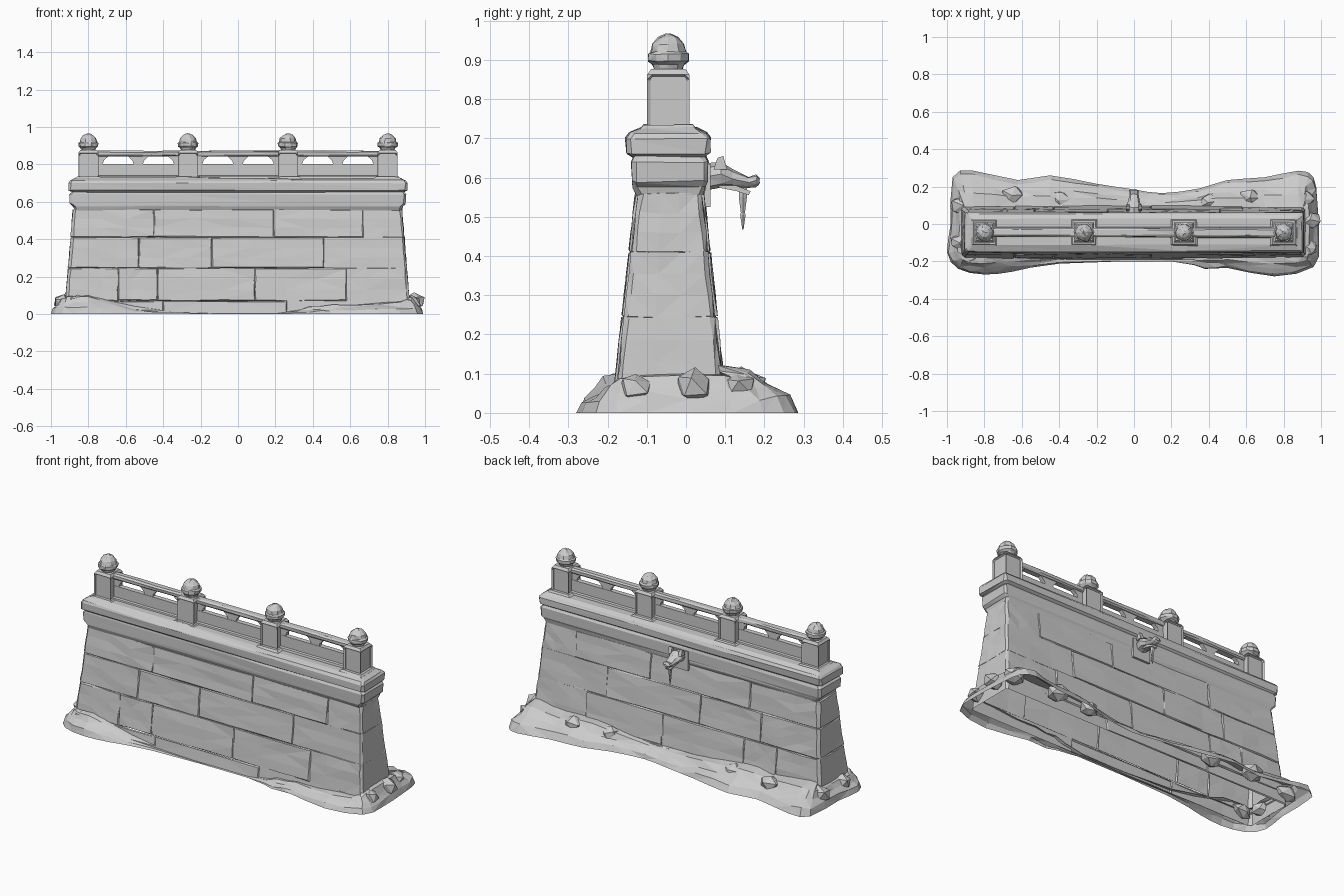
import bpy, bmesh, math, random
from mathutils import Vector, Matrix

random.seed(4)
if "Cube" in bpy.data.objects:
    bpy.data.objects.remove(bpy.data.objects["Cube"])

stone = bpy.data.materials.new("grey stone")
stone.use_nodes = True
COLOR = (0.6, 0.6, 0.6, 1)
stone.diffuse_color = COLOR
stone.node_tree.nodes["Principled BSDF"].inputs["Base Color"].default_value = COLOR
MID = -0.045  # centre line of the wall


def finish(name, bm, rough=0.0, cut=None):
    """Optionally split long edges, chisel the surface, and make the object."""
    if cut:
        long_edges = [e for e in bm.edges if e.calc_length() > cut]
        bmesh.ops.subdivide_edges(bm, edges=long_edges, cuts=2, use_grid_fill=True)
    if rough:
        for v in bm.verts:
            if v.co.z > 0.004:
                v.co += Vector([random.uniform(-rough, rough) for _ in range(3)])
        bmesh.ops.triangulate(bm, faces=[f for f in bm.faces if len(f.verts) > 3])
    mesh = bpy.data.meshes.new(name)
    bm.to_mesh(mesh)
    bm.free()
    mesh.materials.append(stone)
    obj = bpy.data.objects.new(name, mesh)
    bpy.context.collection.objects.link(obj)
    return obj


def loft(bm, rings, bottom=False, top=False):
    """Skin closed counter-clockwise rings from low to high."""
    loops = [[bm.verts.new(p) for p in ring] for ring in rings]
    faces = []
    for a, b in zip(loops, loops[1:]):
        n = len(a)
        faces += [bm.faces.new((a[i], a[(i + 1) % n], b[(i + 1) % n], b[i])) for i in range(n)]
    if bottom:
        bm.faces.new(loops[0][::-1])
    if top:
        bm.faces.new(loops[-1])
    return faces


def wall_ring(z, hx, f, b, joints=(), c=0.012):
    """Chamfered rectangle with extra points at the joints."""
    xs = [c - hx, *joints, hx - c]
    pts = [(x, f) for x in xs] + [(hx, f + c), (hx, b - c)]
    pts += [(x, b) for x in reversed(xs)] + [(-hx, b - c), (-hx, f + c)]
    return [(x, y, z) for x, y in pts]


def box_ring(x, y, z, hx, hy):
    return [(x + sx * hx, y + sy * hy, z) for sx, sy in ((-1, -1), (1, -1), (1, 1), (-1, 1))]


def extrude(bm, outline, depth, centre, along_x=False):
    """Prism of a profile: (x, z) pushed through y, or (y, z) through x."""
    rings = [[(s, a, b) if along_x else (a, s, b) for a, b in outline]
             for s in (centre - depth, centre + depth)]
    loft(bm, rings, True, True)
    bmesh.ops.recalc_face_normals(bm, faces=bm.faces)


# Courses of battered stonework with sunken joints
COURSES = [
    (0, 0.07, (-0.4, 0.26)),
    (0.07, 0.245, (-0.64, -0.43, 0.09, 0.58)),
    (0.245, 0.41, (-0.53, -0.14, 0.46)),
    (0.41, 0.56, (-0.45, 0.19, 0.67)),
]
for number, (z0, z1, joints) in enumerate(COURSES):
    bm = bmesh.new()
    sink = 0.006
    rings = [wall_ring(z, 0.93 - 0.085 * z - sink, 0.11 * z - 0.19 + sink,
                       0.105 - 0.105 * z - sink, joints) for z in (z0, z1)]
    faces = loft(bm, rings)
    k = len(joints)
    groups = [faces[k:k + 5], faces[2 * k + 4:] + faces[:1]]
    for i in range(1, k):
        groups += [[faces[i]], [faces[k + 4 + i]]]
    for group in groups:
        bmesh.ops.inset_region(bm, faces=group, thickness=0.004, depth=sink,
                               use_boundary=True, use_even_offset=True)
    finish(f"stone_course_{number + 1}", bm, 0.0025, 0.12)

# Cornice moulding and coping
bm = bmesh.new()
loft(bm, [wall_ring(*r) for r in (
    (0.555, 0.875, -0.126, 0.044), (0.575, 0.88, -0.134, 0.052),
    (0.59, 0.898, -0.138, 0.056), (0.64, 0.902, -0.138, 0.056),
    (0.657, 0.885, -0.13, 0.048))])
finish("cornice", bm, 0.003, 0.2)
bm = bmesh.new()
loft(bm, [wall_ring(*r) for r in (
    (0.652, 0.885, -0.135, 0.048), (0.662, 0.905, -0.15, 0.062),
    (0.70, 0.907, -0.153, 0.064), (0.714, 0.898, -0.143, 0.054),
    (0.727, 0.87, -0.11, 0.028))], True, True)
finish("coping", bm, 0.003, 0.2)

# Balustrade posts: footing, panelled shaft and rounded finial
POSTS = [-0.8, -0.267, 0.267, 0.8]
for number, x in enumerate(POSTS):
    bm = bmesh.new()
    loft(bm, [box_ring(x, MID, 0.712, 0.085, 0.08), box_ring(x, MID, 0.735, 0.06, 0.062)], True, True)
    finish(f"post_footing_{number + 1}", bm, 0.002)

    bm = bmesh.new()
    shaft = [(0.72, 0.054), (0.862, 0.054), (0.876, 0.044)]
    sides = loft(bm, [box_ring(x, MID, z, h, h) for z, h in shaft], True, True)[:4]
    bmesh.ops.inset_individual(bm, faces=sides, thickness=0.02)
    rims = [e for f in sides for e in f.edges]
    corners = list({v for e in rims for v in e.verts})
    bmesh.ops.bevel(bm, geom=corners, offset=0.012, affect='VERTICES', segments=1)
    panels = [f for f in bm.faces if len(f.verts) == 8 and abs(f.normal.z) < 0.1]
    bmesh.ops.inset_individual(bm, faces=panels, thickness=0.005, depth=-0.008)
    finish(f"post_{number + 1}", bm)

    bm = bmesh.new()
    curve = [(0.872, 0.036), (0.888, 0.042), (0.897, 0.053), (0.915, 0.054),
             (0.92, 0.047), (0.94, 0.042), (0.957, 0.026), (0.965, 0.008)]
    loft(bm, [[(x + r * math.cos(a), MID + r * math.sin(a), z)
               for a in (math.tau * i / 10 for i in range(10))] for z, r in curve], True, True)
    finish(f"finial_{number + 1}", bm, 0.002)

# Parapet panels, rails and supports between posts
for number, (x0, x1) in enumerate(zip(POSTS, POSTS[1:])):
    cx, half = (x0 + x1) / 2, (x1 - x0) / 2 - 0.045
    bm = bmesh.new()
    loft(bm, [box_ring(cx, MID, z, half, h) for z, h in
              ((0.72, 0.03), (0.737, 0.026), (0.74, 0.014), (0.803, 0.014))], True, True)
    finish(f"parapet_panel_{number + 1}", bm)

    bm = bmesh.new()
    loft(bm, [box_ring(cx, MID, z, half, h) for z, h in
              ((0.843, 0.016), (0.85, 0.023), (0.866, 0.023), (0.873, 0.014))], True, True)
    finish(f"top_rail_{number + 1}", bm, 0.002, 0.2)

    bm = bmesh.new()
    extrude(bm, [(cx - 0.025, 0.80), (cx + 0.025, 0.80), (cx + 0.03, 0.818),
                 (cx + 0.06, 0.848), (cx - 0.06, 0.848), (cx - 0.03, 0.818)], 0.012, MID)
    for s in (-1, 1):
        edge = cx + s * half
        extrude(bm, [(edge, 0.80), (edge - s * 0.03, 0.80), (edge - s * 0.04, 0.825),
                     (edge - s * 0.07, 0.848), (edge, 0.848)], 0.012, MID)
    finish(f"rail_supports_{number + 1}", bm)

# Beast-head water spout on the back
bm = bmesh.new()
extrude(bm, [(-0.055, 0.525), (0.055, 0.525), (0.055, 0.635), (-0.055, 0.635)], 0.012, 0.05)
finish("spout_plate", bm)
bm = bmesh.new()
rings = []
for y, z, hx, hz in ((0.05, 0.6, 0.035, 0.035), (0.09, 0.607, 0.042, 0.034),
                     (0.12, 0.597, 0.03, 0.024), (0.16, 0.588, 0.026, 0.015),
                     (0.18, 0.592, 0.024, 0.016), (0.187, 0.59, 0.014, 0.007)):
    rings.append([(hx * math.cos(a), y, z + hz * math.sin(a))
                  for a in (math.tau * i / 8 for i in range(8))])
loft(bm, rings, True, True)
bmesh.ops.recalc_face_normals(bm, faces=bm.faces)
finish("spout_head", bm, 0.002)
bm = bmesh.new()
extrude(bm, [(0.08, 0.575), (0.13, 0.565), (0.16, 0.555), (0.165, 0.565), (0.1, 0.59)], 0.017, 0, True)
for s in (-1, 1):
    extrude(bm, [(0.07, 0.62), (0.105, 0.62), (0.095, 0.655), (0.08, 0.65)], 0.01, s * 0.033, True)
finish("spout_jaw_and_ears", bm)
bm = bmesh.new()
loft(bm, [[(r * math.cos(a), 0.145 + r * math.sin(a), z)
           for a in (math.tau * i / 6 for i in range(6))]
          for z, r in ((0.468, 0.002), (0.505, 0.008), (0.51, 0.006), (0.55, 0.012), (0.575, 0.012))], True, True)
finish("spout_icicle", bm)

# Earth bank around the foot: outline x, y and height at the wall
BANK = [
    (-0.98, 0, 0.1), (-1, -0.15, 0.09), (-0.94, -0.24, 0.1), (-0.8, -0.27, 0.1),
    (-0.65, -0.255, 0.07), (-0.4, -0.212, 0.02), (0.2, -0.2, 0.005), (0.38, -0.24, 0.04),
    (0.5, -0.235, 0.05), (0.75, -0.28, 0.06), (0.96, -0.23, 0.08), (0.99, -0.1, 0.1),
    (0.98, 0.12, 0.1), (0.96, 0.25, 0.11), (0.88, 0.285, 0.12), (0.7, 0.25, 0.1),
    (0.5, 0.235, 0.11), (0.35, 0.19, 0.09), (0.15, 0.165, 0.07), (0, 0.185, 0.07),
    (-0.2, 0.215, 0.08), (-0.45, 0.26, 0.11), (-0.62, 0.235, 0.1), (-0.86, 0.285, 0.12),
    (-0.97, 0.25, 0.11),
]
outline = []
count = len(BANK)
for i in range(count):
    p, q, r, s = (Vector(BANK[(i + d) % count]) for d in (-1, 0, 1, 2))
    outline += [q, (q + r) * 0.5625 - (p + s) * 0.0625]
rings = []
for t, lift in ((0, 0), (0.12, 0.35), (0.4, 0.6), (0.6, 0.9), (1, 1)):
    ring = []
    for p in outline:
        inner = Vector((max(-0.9, min(0.9, p.x)), max(-0.17, min(0.08, p.y)), 0))
        spot = Vector((p.x, p.y, 0)).lerp(inner, t)
        ring.append((spot.x, spot.y, lift * max(p.z, 0.004)))
    rings.append(ring)
bm = bmesh.new()
loft(bm, rings)
finish("earth_bank", bm, 0.006)

# Loose rocks half buried in the bank
ROCKS = [(0.93, -0.13, 0.05), (0.94, 0.02, 0.06), (0.9, 0.13, 0.06), (0.62, 0.14, 0.06),
         (0.4, 0.12, 0.05), (-0.4, 0.13, 0.06), (-0.65, 0.15, 0.06), (-0.92, 0.1, 0.06),
         (-0.93, -0.1, 0.05), (-0.86, -0.18, 0.05)]
for number, (x, y, r) in enumerate(ROCKS):
    bm = bmesh.new()
    place = Matrix.Translation((x, y, 0.065)) @ Matrix.Diagonal((1.1, 0.9, 0.8, 1))
    bmesh.ops.create_icosphere(bm, subdivisions=1, radius=r, matrix=place)
    finish(f"rock_{number + 1}", bm, 0.008)
